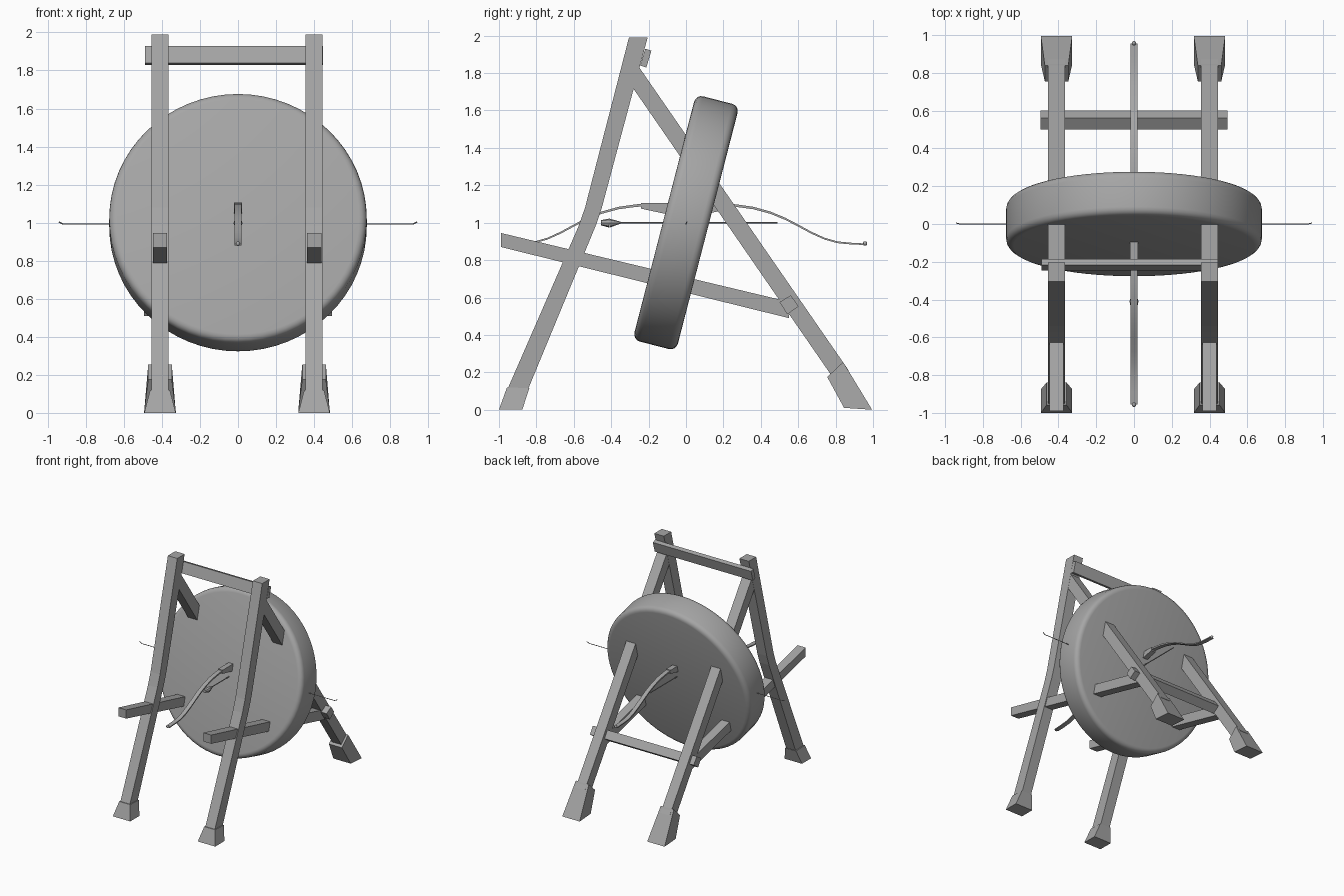
import bpy, bmesh, math
from mathutils import Vector

cube = bpy.data.objects.get("Cube")
if cube:
    bpy.data.objects.remove(cube, do_unlink=True)

grey = bpy.data.materials.new("plain grey")
grey.use_nodes = True
COLOUR = (0.38, 0.38, 0.38, 1)
grey.diffuse_color = COLOUR
grey.node_tree.nodes["Principled BSDF"].inputs["Base Color"].default_value = COLOUR


def finish(name, bm, smooth=False):
    bmesh.ops.recalc_face_normals(bm, faces=bm.faces)
    mesh = bpy.data.meshes.new(name)
    bm.to_mesh(mesh)
    bm.free()
    mesh.materials.append(grey)
    obj = bpy.data.objects.new(name, mesh)
    bpy.context.collection.objects.link(obj)
    if smooth:
        bpy.ops.object.select_all(action='DESELECT')
        obj.select_set(True)
        bpy.context.view_layer.objects.active = obj
        bpy.ops.object.shade_smooth_by_angle(angle=math.radians(35))
    return obj


def prism(name, outline, x, half, smooth=False):
    """Extrude a side outline (y, z) across x."""
    bm = bmesh.new()
    left = [bm.verts.new((x - half, y, z)) for y, z in outline]
    right = [bm.verts.new((x + half, y, z)) for y, z in outline]
    bm.faces.new(left)
    bm.faces.new(right)
    for i in range(len(outline)):
        j = (i + 1) % len(outline)
        bm.faces.new((left[i], left[j], right[j], right[i]))
    return finish(name, bm, smooth)


def foot(name, top, bottom, x, top_half, bottom_half):
    """Tapered block between a narrow upper end and a wide ground end."""
    bm = bmesh.new()
    rings = []
    for (a, b), h in ((top, top_half), (bottom, bottom_half)):
        rings.append([bm.verts.new((x + s * h, *p))
                      for s, p in ((-1, a), (1, a), (1, b), (-1, b))])
    for ring in rings:
        bm.faces.new(ring)
    for i in range(4):
        j = (i + 1) % 4
        bm.faces.new((rings[0][i], rings[0][j], rings[1][j], rings[1][i]))
    return finish(name, bm)


def rod(name, a, b, r1, r2=None, sides=8):
    a, b = Vector(a), Vector(b)
    bm = bmesh.new()
    bmesh.ops.create_cone(bm, cap_ends=True, segments=sides, radius1=r1,
                          radius2=r1 if r2 is None else r2, depth=(b - a).length)
    turn = (b - a).to_track_quat('Z', 'Y').to_matrix()
    bmesh.ops.rotate(bm, verts=bm.verts, matrix=turn)
    bmesh.ops.translate(bm, verts=bm.verts, vec=(a + b) / 2)
    return finish(name, bm, True)


# Legs, arms and feet on each side
for side, x in (("right", -0.41), ("left", 0.40)):
    prism(side + "_front_leg",
          [(-0.305, 1.99), (-0.205, 1.99), (-0.28, 1.715), (-0.45, 1.08),
           (-0.48, 0.99), (-0.84, 0.12), (-0.86, 0.08), (-0.965, 0.08),
           (-0.95, 0.12), (-0.575, 0.98), (-0.54, 1.08)], x, 0.045)
    prism(side + "_rear_leg",
          [(-0.25, 1.83), (0.87, 0.21), (0.79, 0.165), (-0.28, 1.715)], x, 0.044)
    prism(side + "_arm",
          [(-0.99, 0.945), (0.56, 0.575), (0.55, 0.49), (-0.99, 0.87)], x, 0.038)
    foot(side + "_front_foot", ((-0.957, 0.12), (-0.838, 0.115)),
         ((-1.0, 0), (-0.875, 0)), x, 0.052, 0.083)
    foot(side + "_rear_foot", ((0.755, 0.175), (0.84, 0.255)),
         ((0.845, 0.01), (0.995, 0)), x, 0.062, 0.083)

# Cross bars
prism("top_crossbar", [(-0.218, 1.93), (-0.185, 1.92), (-0.212, 1.83), (-0.245, 1.84)],
      -0.022, 0.468)
prism("rear_brace", [(0.5, 0.575), (0.56, 0.612), (0.602, 0.553), (0.542, 0.51)],
      0, 0.495)

# Tilted round target with softened rims
bm = bmesh.new()
bmesh.ops.create_cone(bm, cap_ends=True, segments=64, radius1=0.677, radius2=0.677, depth=0.24)
rims = [e for e in bm.edges if abs(e.verts[0].co.z - e.verts[1].co.z) < 0.01]
bmesh.ops.bevel(bm, geom=rims, offset=0.04, segments=4, profile=0.5, affect='EDGES')
target = finish("round_target", bm, True)
target.location = (0, 0, 1.0)
target.rotation_euler = (math.radians(90 - 14.5), 0, 0)

# Bow limbs: one half of the curve, mirrored front to back
half_curve = [(0.1, 1.1), (0.2, 1.103), (0.27, 1.098), (0.36, 1.085), (0.45, 1.06),
              (0.53, 1.027), (0.6, 0.99), (0.67, 0.952), (0.74, 0.92),
              (0.81, 0.9), (0.88, 0.893), (0.955, 0.889)]
upper = [(-y, z) for y, z in reversed(half_curve)] + half_curve
lower = [(y, z - 0.016 + 0.008 * abs(y)) for y, z in reversed(upper)]
prism("bow_limbs", upper + lower, 0, 0.018, True)
prism("bow_grip", [(-0.24, 1.106), (0.24, 1.106), (0.24, 1.075), (0.1, 1.045),
                   (-0.1, 1.045), (-0.24, 1.075)], 0, 0.022)
for name, y in (("front_bow_tip", -0.957), ("rear_bow_tip", 0.957)):
    bm = bmesh.new()
    bmesh.ops.create_uvsphere(bm, u_segments=10, v_segments=6, radius=0.012)
    bmesh.ops.translate(bm, verts=bm.verts, vec=(0, y, 0.889))
    finish(name, bm, True)

# Arrow with a tapered head
rod("arrow_shaft", (0, -0.36, 1.0), (0, 0.49, 1.0), 0.004)
rod("arrow_head_back", (0, -0.41, 0.998), (0, -0.345, 1.0), 0.024, 0.004)
rod("arrow_head_front", (0, -0.455, 1.0), (0, -0.41, 0.998), 0.014, 0.024)

# Thin cross wire with upturned ends
rod("cross_wire", (-0.92, 0, 0.993), (0.92, 0, 0.993), 0.003, sides=6)
for name, s in (("left_wire_hook", 1), ("right_wire_hook", -1)):
    rod(name, (s * 0.92, 0, 0.993), (s * 0.942, 0.005, 1.004), 0.003, sides=6)
